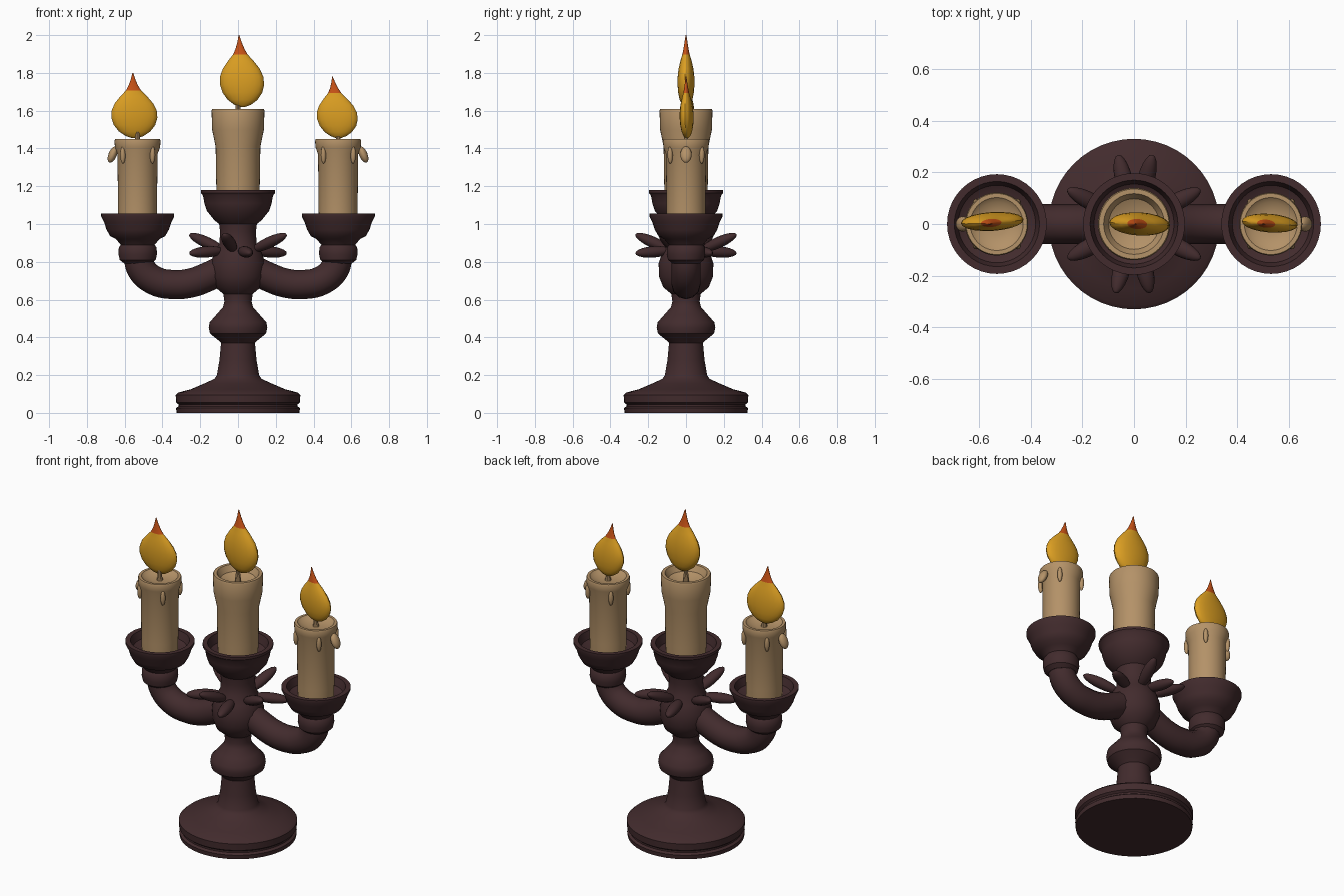
import bpy, bmesh, math
from mathutils import Vector

if "Cube" in bpy.data.objects:
    bpy.data.objects.remove(bpy.data.objects["Cube"])


def material(name, rgb):
    m = bpy.data.materials.new(name)
    lin = [((c / 255 + 0.055) / 1.055) ** 2.4 for c in rgb]
    m.diffuse_color = (*lin, 1)
    m.use_nodes = True
    m.node_tree.nodes["Principled BSDF"].inputs["Base Color"].default_value = m.diffuse_color
    return m


METAL = material("dark_bronze", (66, 43, 45))
WAX = material("wax", (180, 146, 104))
FLAME = material("flame_yellow", (220, 159, 34))
TIP = material("flame_orange", (200, 82, 22))


def finish(ob, mats, angle=35):
    for m in mats:
        ob.data.materials.append(m)
    bpy.ops.object.select_all(action='DESELECT')
    ob.select_set(True)
    bpy.context.view_layer.objects.active = ob
    bpy.ops.object.shade_smooth_by_angle(angle=math.radians(angle))


def rings_object(name, rings, mats, n=40, split_z=None):
    """Skin elliptical rings given as (cx, cy, z, rx, ry, turn)."""
    bm = bmesh.new()
    loops = []
    for cx, cy, z, rx, ry, turn in rings:
        loop = []
        for i in range(n):
            a = 2 * math.pi * i / n
            px, py = rx * math.cos(a), ry * math.sin(a)
            loop.append(bm.verts.new((cx + px * math.cos(turn) - py * math.sin(turn),
                                      cy + px * math.sin(turn) + py * math.cos(turn), z)))
        loops.append(loop)
    for lo, hi in zip(loops, loops[1:]):
        for i in range(n):
            j = (i + 1) % n
            bm.faces.new((lo[i], lo[j], hi[j], hi[i]))
    bm.faces.new(loops[0][::-1])
    bm.faces.new(loops[-1])
    if split_z is not None:
        for f in bm.faces:
            f.material_index = int(f.calc_center_median().z > split_z)
    me = bpy.data.meshes.new(name)
    bm.to_mesh(me)
    bm.free()
    ob = bpy.data.objects.new(name, me)
    bpy.context.collection.objects.link(ob)
    finish(ob, mats)
    return ob


def lathe(name, profile, mat, x=0, z=0, n=40):
    return rings_object(name, [(x, 0, z + h, r, r, 0) for r, h in profile], [mat], n)


def blob(name, a, b, width, thick, mat):
    """Ellipsoid stretched between points a and b."""
    a, b = Vector(a), Vector(b)
    bpy.ops.mesh.primitive_uv_sphere_add(segments=16, ring_count=10, radius=1, location=(a + b) / 2)
    ob = bpy.context.object
    ob.name = name
    ob.scale = (width, thick, (b - a).length / 2)
    ob.rotation_euler = (b - a).to_track_quat('Z', 'Y').to_euler()
    finish(ob, [mat])


# Turned base, stem and central cup
lathe("base_and_stem", [
    (.325, 0), (.328, .025), (.315, .035), (.315, .045), (.328, .055), (.33, .095), (.315, .108),
    (.25, .125), (.18, .155), (.125, .18), (.112, .2), (.098, .28), (.09, .37), (.105, .385),
    (.148, .42), (.155, .45), (.15, .48), (.115, .52), (.08, .56), (.072, .59), (.078, .63),
    (.12, .665), (.142, .72), (.145, .79), (.125, .85), (.098, .9), (.095, .96), (.1, 1.0),
    (.125, 1.02), (.165, 1.07), (.178, 1.11), (.185, 1.15), (.197, 1.165), (.197, 1.18),
    (.17, 1.18), (.155, 1.13), (.12, 1.11)], METAL, n=48)


def candle(name, x, z0, z1, r, flare, flare_h, depth):
    # Wax body with a melted hollow and a wick
    lathe(name, [(r * .97, z0), (r, z0 + .1), (r * 1.03, z1 - flare_h), (flare * .98, z1 - flare_h * .55),
                 (flare, z1 - .01), (flare * .97, z1), (flare * .84, z1), (flare * .7, z1 - depth * .6),
                 (flare * .35, z1 - depth)], WAX, x)
    lathe(name + "_wick", [(.02, z1 - depth - .01), (.012, z1), (.012, z1 + .05)], WAX, x, n=10)


def flame(name, x, tip_x, z0, z1, w, thick, y=0, turn=0):
    # Flat teardrop, orange above the neck
    prof = [(0, .12), (.03, .38), (.1, .68), (.2, .9), (.31, 1), (.42, .98), (.53, .84),
            (.64, .58), (.73, .33), (.81, .2), (.9, .1), (1, .015)]
    rings = []
    for t, k in prof:
        cx = x + (tip_x - x) * t ** 1.5
        rings.append((cx, y * (1 - t), z0 + (z1 - z0) * t, w * k, max(thick * k ** .75, .002), turn))
    rings_object(name, rings, [FLAME, TIP], 20, z0 + (z1 - z0) * .73)


candle("center_candle", 0, 1.10, 1.61, .115, .14, .2, .06)
flame("center_flame", .025, .005, 1.62, 2.0, .117, .045, 0, -.05)
candle("left_candle", -.532, .97, 1.45, .103, .122, .08, .025)
flame("left_flame", -.547, -.557, 1.455, 1.80, .122, .036, .015, .06)
candle("right_candle", .53, .97, 1.45, .103, .122, .08, .025)
flame("right_flame", .532, .50, 1.455, 1.78, .108, .036, .005, -.08)

for side, word in ((-1, "left"), (1, "right")):
    cx = side * .531
    # Side cup with collar
    lathe(word + "_cup", [
        (.07, .79), (.095, .81), (.102, .84), (.1, .875), (.09, .89), (.115, .92), (.145, .935),
        (.165, .97), (.178, 1.01), (.193, 1.04), (.193, 1.055), (.165, 1.055), (.15, 1.01),
        (.11, .99)], METAL, cx)
    # Curved arm
    path = [(.06, .77), (.15, .725), (.25, .688), (.345, .68), (.44, .70), (.51, .76), (.531, .84)]
    cu = bpy.data.curves.new(word + "_arm", 'CURVE')
    cu.dimensions = '3D'
    cu.bevel_depth = .077
    cu.bevel_resolution = 4
    cu.resolution_u = 5
    cu.use_fill_caps = True
    sp = cu.splines.new('BEZIER')
    sp.bezier_points.add(len(path) - 1)
    for p, (px, pz) in zip(sp.bezier_points, path):
        p.co = (side * px, 0, pz)
        p.handle_left_type = p.handle_right_type = 'AUTO'
    arm = bpy.data.objects.new(word + "_arm", cu)
    bpy.context.collection.objects.link(arm)
    bpy.ops.object.select_all(action='DESELECT')
    arm.select_set(True)
    bpy.context.view_layer.objects.active = arm
    bpy.ops.object.convert(target='MESH')
    finish(bpy.context.object, [METAL], 50)
    # Wax drips around the candle top
    blob(word + "_outer_drip", (cx + side * .115, 0, 1.41), (cx + side * .15, 0, 1.325), .03, .022, WAX)
    for sx in (-1, 1):
        for sy in (-1, 1):
            blob(word + "_drip", (cx + sx * .08, sy * .085, 1.41),
                 (cx + sx * .078, sy * .083, 1.32), .014, .014, WAX)

# Ring of leaves, alternately raised and drooping
tips = [(-.25, -.13), (-.07, -.26), (.06, -.26), (.25, -.13),
        (.25, .13), (.07, .26), (-.06, .26), (-.25, .13)]
for i, (x, y) in enumerate(tips):
    z = .945 if i % 2 else .845
    blob("leaf", (x * .3, y * .3, .86), (x * 1.03, y * 1.03, z), .034, .03, METAL)
